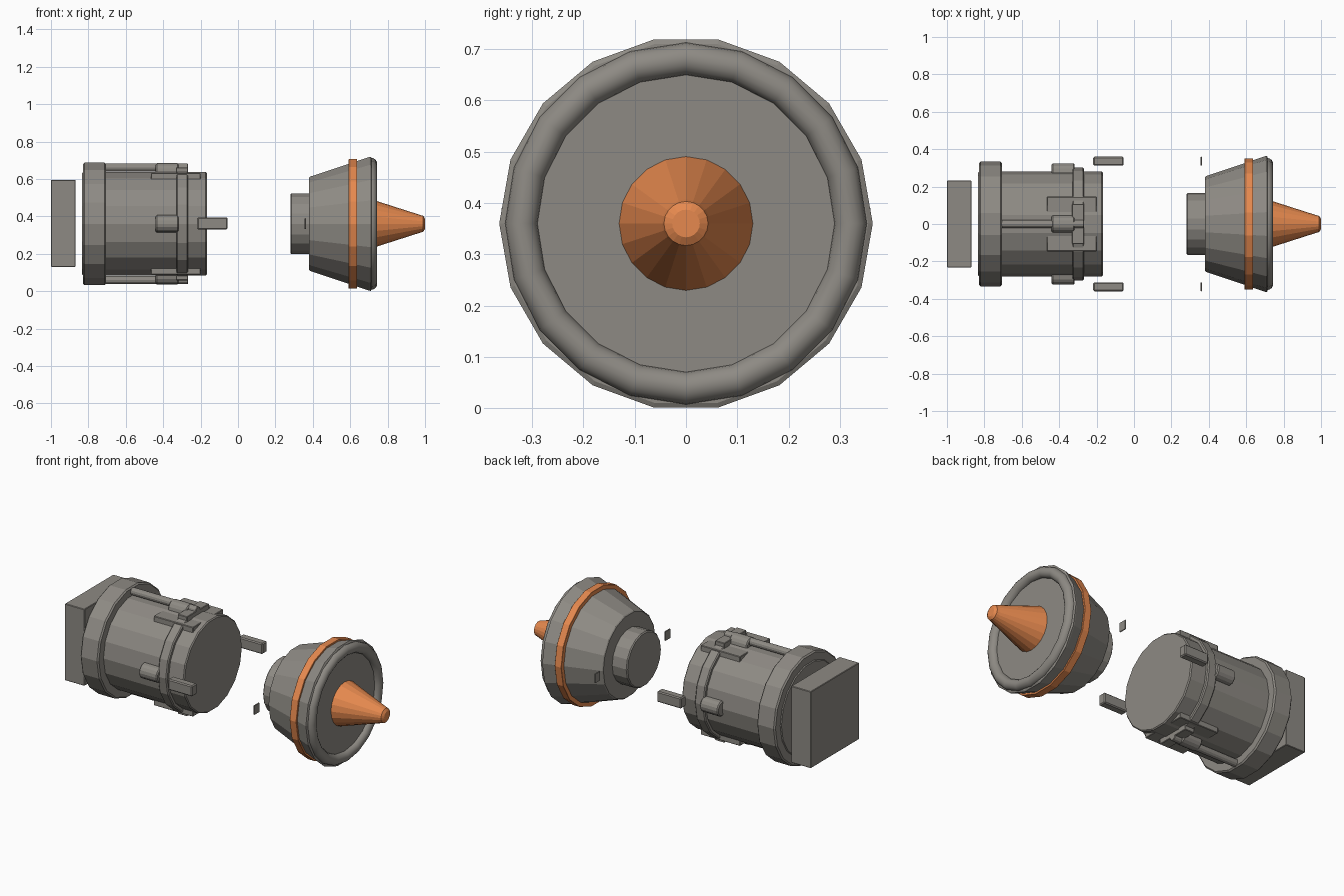
import bpy, bmesh
from math import cos, sin, pi

if "Cube" in bpy.data.objects:
    bpy.data.objects.remove(bpy.data.objects["Cube"])

CZ = 0.36  # height of the long axis


def material(name, rgb):
    m = bpy.data.materials.new(name)
    m.diffuse_color = (*rgb, 1)
    m.use_nodes = True
    m.node_tree.nodes["Principled BSDF"].inputs["Base Color"].default_value = m.diffuse_color
    return m


orange = material("orange", (0.79, 0.25, 0.077))
grey = material("warm_grey", (0.27, 0.255, 0.23))


def finish(name, bm, mat=grey):
    bmesh.ops.recalc_face_normals(bm, faces=bm.faces)
    me = bpy.data.meshes.new(name)
    bm.to_mesh(me)
    bm.free()
    ob = bpy.data.objects.new(name, me)
    bpy.context.collection.objects.link(ob)
    me.materials.append(mat)
    return ob


def lathe(name, profile, n=18, y=0, z=CZ, mat=grey):
    """Solid of (x, radius) sections turned about the x direction."""
    bm = bmesh.new()
    rings = [[bm.verts.new((x, y + r * cos(2 * pi * i / n), z + r * sin(2 * pi * i / n)))
              for i in range(n)] for x, r in profile]
    for a, b in zip(rings, rings[1:]):
        for i in range(n):
            j = (i + 1) % n
            bm.faces.new((a[i], a[j], b[j], b[i]))
    bm.faces.new(rings[0])
    bm.faces.new(rings[-1])
    return finish(name, bm, mat)


def drum(name, x0, x1, r, b=0.006, **kw):
    """Cylinder with chamfered rims."""
    return lathe(name, [(x0, r - b), (x0 + b, r), (x1 - b, r), (x1, r - b)], **kw)


def box(name, x, y, z, bevel=0.003):
    bm = bmesh.new()
    bmesh.ops.create_cube(bm, size=1)
    for v in bm.verts:
        for k, (lo, hi) in enumerate((x, y, z)):
            v.co[k] = (lo + hi) / 2 + v.co[k] * (hi - lo)
    bmesh.ops.bevel(bm, geom=bm.edges[:], offset=bevel, segments=1, affect='EDGES')
    return finish(name, bm)


# Rear block and main barrel
box("rear_block", (-1, -0.868), (-0.232, 0.232), (0.13, 0.595))
drum("barrel", -0.833, -0.167, 0.281)
drum("rear_collar", -0.828, -0.706, 0.333, b=0.008)
drum("front_band", -0.33, -0.268, 0.302)

# Clamps above and below the barrel
for s, side in ((1, "top"), (-1, "bottom")):
    zs = lambda a, b: tuple(sorted((CZ + s * a, CZ + s * b)))
    box(side + "_plate", (-0.465, -0.2), (-0.146, 0.146), zs(0.235, 0.271))
    box(side + "_band_block", (-0.332, -0.268), (-0.106, 0.106), zs(0.235, 0.302))
    drum(side + "_knob", -0.44, -0.318, 0.046, n=16, z=CZ + s * 0.278)
    drum(side + "_rod", -0.72, -0.268, 0.022, b=0.003, n=12, z=CZ + s * 0.301)

# Knobs, prongs and sensor pads on both sides
for s, side in ((1, "back"), (-1, "front")):
    drum(side + "_knob", -0.44, -0.318, 0.046, n=16, y=s * 0.278)
    ys = tuple(sorted((s * 0.312, s * 0.36)))
    box(side + "_prong", (-0.218, -0.056), ys, (0.33, 0.395), 0.006)
    box(side + "_pad", (0.356, 0.363), ys, (0.332, 0.39), 0.002)

# Front cone assembly
drum("neck", 0.28, 0.40, 0.165)
lathe("flared_housing", [(0.38, 0.25), (0.385, 0.256), (0.70, 0.362), (0.71, 0.364), (0.715, 0.355)])
drum("accent_band", 0.592, 0.636, 0.351, b=0.001, mat=orange)
lathe("nose_cone", [(0.71, 0.132), (0.975, 0.047), (0.99, 0.043), (1.0, 0.027)], n=20, mat=orange)

# Rounded rim on the face of the housing
bpy.ops.mesh.primitive_torus_add(major_segments=20, minor_segments=16, major_radius=0.321,
                                 minor_radius=0.032, location=(0.712, 0, CZ),
                                 rotation=(0, pi / 2, 0))
rim = bpy.context.object
rim.name = "face_rim"
rim.data.materials.append(grey)
bpy.ops.object.shade_smooth_by_angle()
